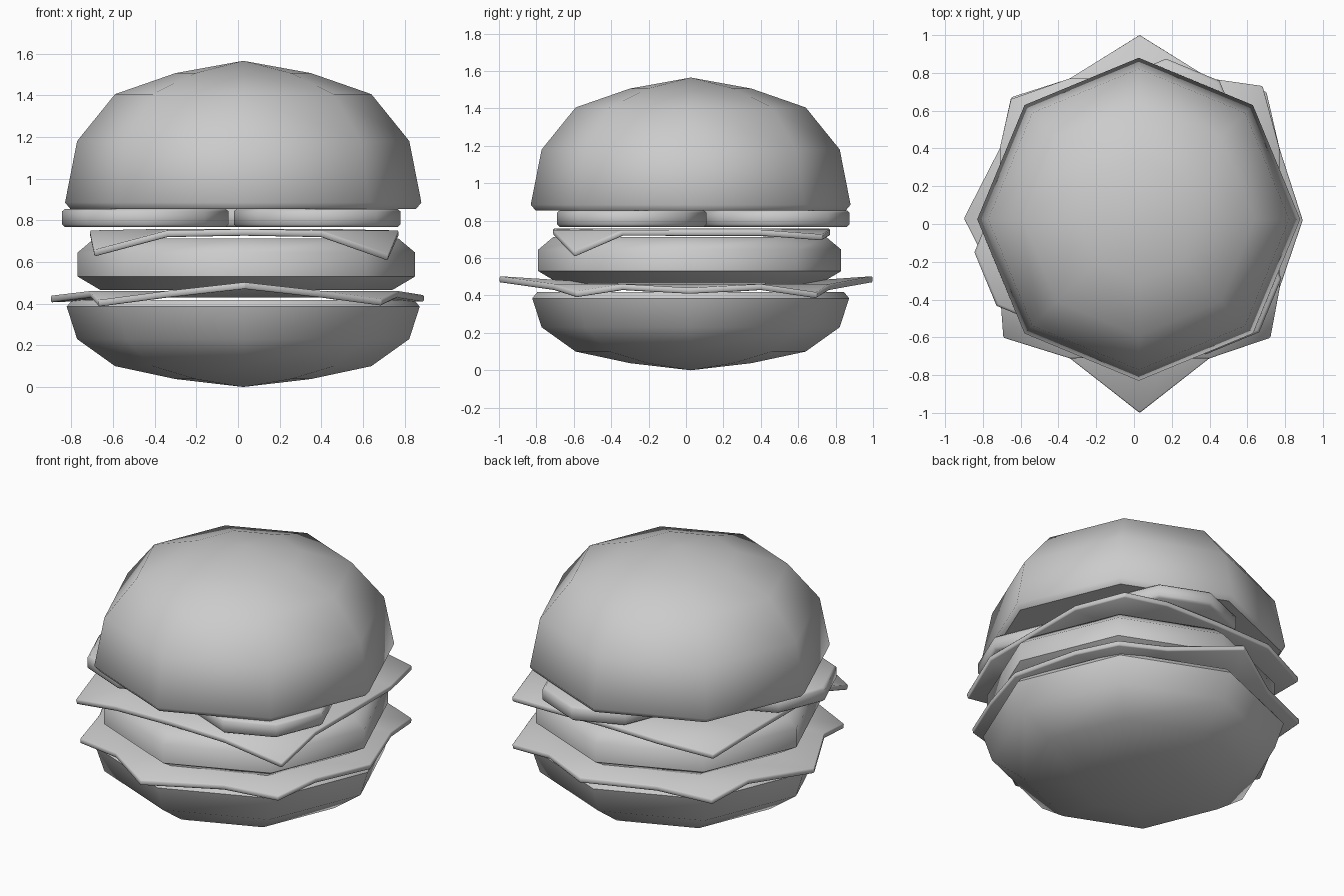
import bpy, bmesh
from math import pi, radians
from mathutils import Vector

if "Cube" in bpy.data.objects:
    bpy.data.objects.remove(bpy.data.objects["Cube"])


def finish(bm, name, angle):
    bmesh.ops.recalc_face_normals(bm, faces=bm.faces)
    me = bpy.data.meshes.new(name)
    bm.to_mesh(me)
    bm.free()
    ob = bpy.data.objects.new(name, me)
    bpy.context.collection.objects.link(ob)
    bpy.ops.object.select_all(action='DESELECT')
    ob.select_set(True)
    bpy.context.view_layer.objects.active = ob
    bpy.ops.object.shade_smooth_by_angle(angle=radians(angle))
    return ob


def lathe(name, cx, cy, profile, angle=50):
    # eight-sided solid of revolution from (radius, z) points
    bm = bmesh.new()
    vs = [bm.verts.new((cx + r, cy, z)) for r, z in profile]
    es = [bm.edges.new(p) for p in zip(vs, vs[1:])]
    bmesh.ops.spin(bm, geom=vs + es, cent=(cx, cy, 0), axis=(0, 0, 1),
                   angle=2 * pi, steps=8, use_merge=False)
    bmesh.ops.remove_doubles(bm, verts=bm.verts, dist=0.0005)
    return finish(bm, name, angle)


def slice_sheet(name, step, z_mid, z_edge, special, thickness):
    # 4x4 drooping sheet; special moves corners and edge middles
    bm = bmesh.new()
    grid = {}
    for i in range(-2, 3):
        for j in range(-2, 3):
            rim = max(abs(i), abs(j)) == 2
            co = Vector((0.03 + i * step, 0.03 + j * step, z_edge if rim else z_mid))
            grid[i, j] = bm.verts.new(special.get((i, j), co))
    for i in range(-2, 2):
        for j in range(-2, 2):
            bm.faces.new((grid[i, j], grid[i + 1, j], grid[i + 1, j + 1], grid[i, j + 1]))
    ob = finish(bm, name, 30)
    mod = ob.modifiers.new("thickness", 'SOLIDIFY')
    mod.thickness = thickness
    mod.offset = 0
    bev = ob.modifiers.new("soft_rim", 'BEVEL')
    bev.width = 0.006
    bev.segments = 1
    bev.limit_method = 'ANGLE'
    bev.angle_limit = radians(50)
    return ob


# Buns
lathe("bottom_bun", 0.025, 0.025,
      [(0, 0), (0.325, 0.038), (0.615, 0.10), (0.797, 0.23), (0.847, 0.385), (0.82, 0.418), (0, 0.418)])
lathe("top_bun", 0.025, 0.025,
      [(0, 1.565), (0.325, 1.506), (0.615, 1.405), (0.797, 1.18), (0.855, 0.885), (0.83, 0.855), (0, 0.855)])

# Lettuce with pulled-out edge middles
slice_sheet("lettuce", 0.37, 0.445, 0.445, {
    (-2, -2): (-0.67, -0.59, 0.40), (2, -2): (0.69, -0.59, 0.405),
    (2, 2): (0.70, 0.70, 0.40), (-2, 2): (-0.65, 0.67, 0.405),
    (0, -2): (0.03, -1.0, 0.487), (0, 2): (0.03, 1.0, 0.487),
    (-2, 0): (-0.90, 0.03, 0.422), (2, 0): (0.893, 0.02, 0.425),
}, 0.032)

# Patty
lathe("patty", 0.04, 0.02,
      [(0, 0.465), (0.70, 0.465), (0.81, 0.53), (0.81, 0.645), (0.73, 0.712), (0, 0.712)])

# Cheese with drooping corners
slice_sheet("cheese", 0.37, 0.743, 0.735, {
    (-2, -2): (-0.69, -0.60, 0.64), (2, -2): (0.72, -0.60, 0.62),
    (2, 2): (0.68, 0.73, 0.71), (-2, 2): (-0.65, 0.66, 0.68),
    (0, -2): (0.03, -0.71, 0.742), (0, 2): (0.03, 0.77, 0.742),
}, 0.032)

# Three tomato slices
for n, (x, y) in enumerate([(-0.445, -0.15), (0.17, 0.475), (0.38, -0.29)]):
    lathe(f"tomato_slice_{n + 1}", x, y,
          [(0, 0.767), (0.385, 0.767), (0.40, 0.78), (0.40, 0.842), (0.385, 0.855), (0, 0.855)])
